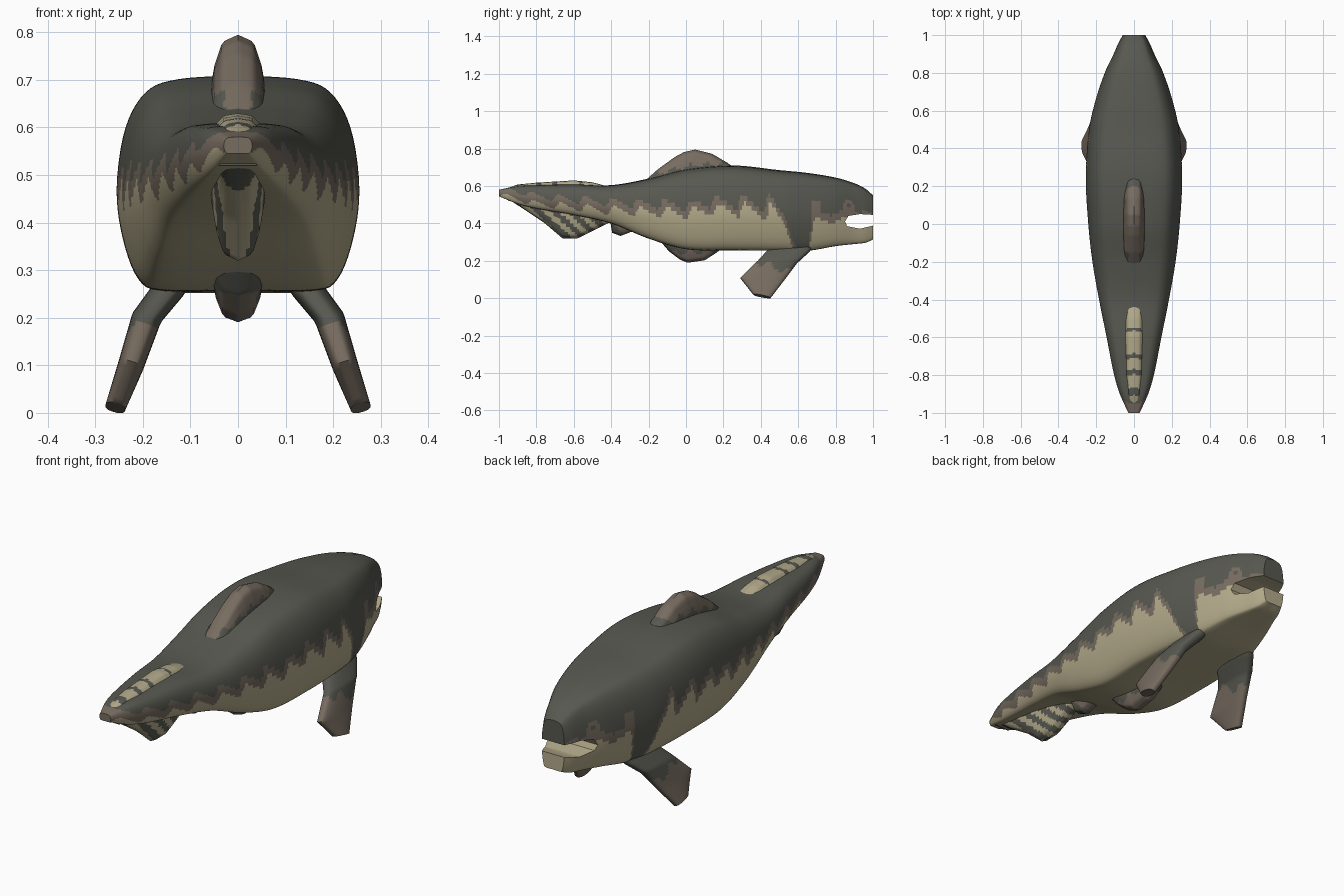
import bpy, bmesh, math
from mathutils import Vector

if "Cube" in bpy.data.objects:
    bpy.data.objects.remove(bpy.data.objects["Cube"])


def material(name, rgb):
    m = bpy.data.materials.new(name)
    m.diffuse_color = (*rgb, 1)
    m.use_nodes = True
    m.node_tree.nodes["Principled BSDF"].inputs["Base Color"].default_value = m.diffuse_color
    return m


MATS = [material("dark_grey", (.098, .098, .082)),
        material("brown", (.185, .15, .118)),
        material("cream", (.45, .40, .255))]
DARK, BROWN, CREAM = 0, 1, 2


def interp(tab, t, smooth=True):
    """Interpolate rows (key, values...) at key t."""
    t = min(max(t, tab[0][0]), tab[-1][0])
    i = 0
    while i < len(tab) - 2 and t > tab[i + 1][0]:
        i += 1
    a, b = tab[i], tab[i + 1]
    h = b[0] - a[0]
    s = (t - a[0]) / h
    if not smooth:
        return [p + (q - p) * s for p, q in zip(a[1:], b[1:])]
    p, n = tab[max(i - 1, 0)], tab[min(i + 2, len(tab) - 1)]
    out = []
    for k in range(1, len(a)):
        m0 = (b[k] - p[k]) / (b[0] - p[0]) * h
        m1 = (n[k] - a[k]) / (n[0] - a[0]) * h
        out.append((2*s**3 - 3*s*s + 1) * a[k] + (s**3 - 2*s*s + s) * m0
                   + (3*s*s - 2*s**3) * b[k] + (s**3 - s*s) * m1)
    return out


def loft(name, rings):
    """Skin closed rings of points and cap both ends."""
    bm = bmesh.new()
    vs = [[bm.verts.new(p) for p in r] for r in rings]
    n = len(vs[0])
    for a, b in zip(vs, vs[1:]):
        for j in range(n):
            bm.faces.new((a[j], a[(j + 1) % n], b[(j + 1) % n], b[j]))
    bm.faces.new(vs[0])
    bm.faces.new(vs[-1])
    bmesh.ops.recalc_face_normals(bm, faces=bm.faces)
    me = bpy.data.meshes.new(name)
    bm.to_mesh(me)
    bm.free()
    ob = bpy.data.objects.new(name, me)
    bpy.context.collection.objects.link(ob)
    return ob


def finish(ob, rule, angle=45):
    """Colour every face by a rule and smooth the shading."""
    ob.data.materials.clear()
    for m in MATS:
        ob.data.materials.append(m)
    for f in ob.data.polygons:
        f.material_index = rule(f.center, f.normal)
    bpy.ops.object.select_all(action='DESELECT')
    ob.select_set(True)
    bpy.context.view_layer.objects.active = ob
    bpy.ops.object.shade_smooth_by_angle(angle=math.radians(angle))


# ---- body: boxy section swept from tail (-y) to snout (+y)
STATIONS = [(-1, .58, .545, .03), (-.9, .60, .505, .075), (-.8, .605, .48, .105),
            (-.6, .61, .445, .145), (-.4, .605, .40, .185), (-.2, .64, .32, .22),
            (0, .69, .264, .242), (.25, .71, .258, .255), (.5, .685, .255, .238),
            (.65, .67, .255, .205), (.8, .645, .28, .155), (.9, .615, .291, .108),
            (.96, .585, .298, .082), (1, .55, .315, .06)]
SECTION = [(0, 0, 1), (1, .5, .96), (2, .76, .84), (3, .93, .5), (4, 1, -.05),
           (5, .95, -.52), (6, .82, -.9), (7, .62, -1), (8, 0, -1)]
half = [interp(SECTION, 8 * i / 40) for i in range(41)]
unit = half + [(-x, z) for x, z in half[-2:0:-1]]
rings = []
for i in range(201):
    y = -1 + i / 100
    zt, zb, w = interp(STATIONS, y)
    mid, h = (zt + zb) / 2, (zt - zb) / 2
    rings.append([(x * w, y, mid + z * h) for x, z in unit])
body = loft("body", rings)

# mouth gap cut right through the snout
MOUTH = [(.85, .41), (.868, .44), (.93, .45), (1.1, .44),
         (1.1, .392), (1, .388), (.93, .372), (.862, .385)]
cutter = loft("mouth_cutter", [[(x, y, z) for y, z in MOUTH] for x in (-.4, .4)])
cutter.hide_render = True
mod = body.modifiers.new("mouth", 'BOOLEAN')
mod.operation, mod.object, mod.solver = 'DIFFERENCE', cutter, 'EXACT'
bpy.context.view_layer.objects.active = body
bpy.ops.object.modifier_apply(modifier=mod.name)
bpy.data.objects.remove(cutter)

# wavy line between the pale belly and the dark back
LINE = [(-1, .555, .01), (-.8, .505, .015), (-.4, .47, .022), (0, .455, .025),
        (.2, .475, .03), (.45, .46, .045), (.53, .40, .04), (.58, .24, 0),
        (.65, .24, 0), (.69, .43, .0), (.73, .42, .0), (.78, .40, 0),
        (.84, .43, 0), (1, .415, 0)]


def body_rule(c, n):
    if n.z < -.85 and c.z < .45:
        return CREAM
    base, amp = interp(LINE, c.y, False)
    ph = 2 * math.pi * (c.y + .25 * (c.z - .45) - .02) / .14
    d = c.z - base - amp * (math.sin(ph) + .25 * math.sin(2 * ph))
    if d < 0:
        return CREAM
    if d < .042 and not .585 < c.y < .66:
        return BROWN
    if .675 < c.y < .725 and c.z < .51:          # cheek stripe
        return BROWN
    if math.hypot(c.y - .87, c.z - .49) < .032:  # eye patch
        return DARK if math.hypot(c.y - .87, c.z - .495) < .012 else BROWN
    return DARK


finish(body, body_rule)

# ---- fins on the centre line: edge rows (y, z, half width), rising from a base
FIN = [(0, 1, 0), (1, .95, .35), (2, .75, .7), (3, .5, .93), (4, 0, 1)]


def centre_fin(name, edge, base, rule):
    rings = []
    y0, y1 = edge[0][0], edge[-1][0]
    side = [interp(FIN, 4 * j / 14, False) for j in range(15)]
    loop = side + [(-x, v) for x, v in side[-2::-1]]
    for i in range(61):
        y = y0 + (y1 - y0) * i / 60
        z, w = interp(edge, y, False)
        rings.append([(x * w, y, base + (z - base) * v) for x, v in loop])
    finish(loft(name, rings), rule)


def scallop(c):
    return math.sin(2 * math.pi * c.y / .09)


def dorsal_rule(c, n):
    zt = interp(STATIONS, c.y)[0]
    return BROWN if c.z > zt + .012 + .012 * scallop(c) else DARK


def top_stripe_rule(c, n):
    gaps = ((-.555, .008), (-.695, .012), (-.78, .014), (-.885, .02), (-.99, .02))
    yy = c.y + .25 * abs(c.x)
    return DARK if any(abs(yy - g) < w for g, w in gaps) else CREAM


def lower_stripe_rule(c, n):
    return CREAM if math.sin(2 * math.pi * (c.y + 1.1 * c.z) / .085) > .1 else DARK


centre_fin("dorsal_fin",
           [(-.24, .61, .05), (-.15, .69, .065), (-.06, .755, .066), (-.01, .782, .066),
            (.05, .795, .066), (.14, .772, .066), (.22, .725, .062), (.27, .69, .05)],
           .58, dorsal_rule)
centre_fin("upper_tail_ridge",
           [(-.995, .575, .03), (-.9, .608, .045), (-.8, .618, .056), (-.6, .63, .06),
            (-.5, .62, .058), (-.44, .604, .055)], .56, top_stripe_rule)
centre_fin("lower_tail_fin",
           [(-.95, .53, .04), (-.85, .465, .05), (-.76, .405, .058), (-.66, .32, .06),
            (-.58, .32, .06), (-.5, .36, .06), (-.42, .40, .055), (-.37, .43, .05)],
           .52, lower_stripe_rule)
centre_fin("anal_fin",
           [(-.405, .41, .045), (-.395, .35, .05), (-.35, .333, .05),
            (-.28, .36, .05), (-.2, .37, .045)],
           .44, lambda c, n: BROWN if c.y + c.z > .01 else DARK)
centre_fin("pelvic_fin",
           [(-.15, .32, .05), (-.09, .25, .06), (-.03, .205, .062), (.01, .19, .062),
            (.1, .203, .062), (.15, .235, .06), (.2, .27, .05)],
           .36, lambda c, n: BROWN if c.z < .245 + .012 * scallop(c) else DARK)

# ---- paired side fins: rows (step, front y, front z, rear y, rear z, half thickness)
PADDLE = [(0, .71, .32, .50, .32, .036), (1, .66, .25, .44, .26, .035),
          (2, .595, .19, .385, .20, .032), (3, .52, .09, .29, .108, .028),
          (4, .452, .002, .36, .02, .022)]
SPREAD = [(0, .262), (.1, .225), (.2, .192), (.26, .145), (.32, .12)]


def paddle_rule(c, n):
    return BROWN if c.z + .35 * (c.y - .42) < .185 + .02 * math.sin(c.y * 60) else DARK


for label, s in (("right", 1), ("left", -1)):
    rings = []
    for i in range(33):
        fy, fz, ry, rz, th = interp(PADDLE, i / 8, False)
        ring = []
        for j in range(40):
            a = 2 * math.pi * j / 40
            u = (1 - math.cos(a)) / 2
            y, z = fy + (ry - fy) * u, fz + (rz - fz) * u
            push = th * math.copysign(abs(math.sin(a)) ** .6, math.sin(a))
            x = interp(SPREAD, z, False)[0]
            ring.append((s * (x + push * .93), y, max(z + push * .3, 0)))
        rings.append(ring)
    finish(loft(label + "_side_fin", rings), paddle_rule)
